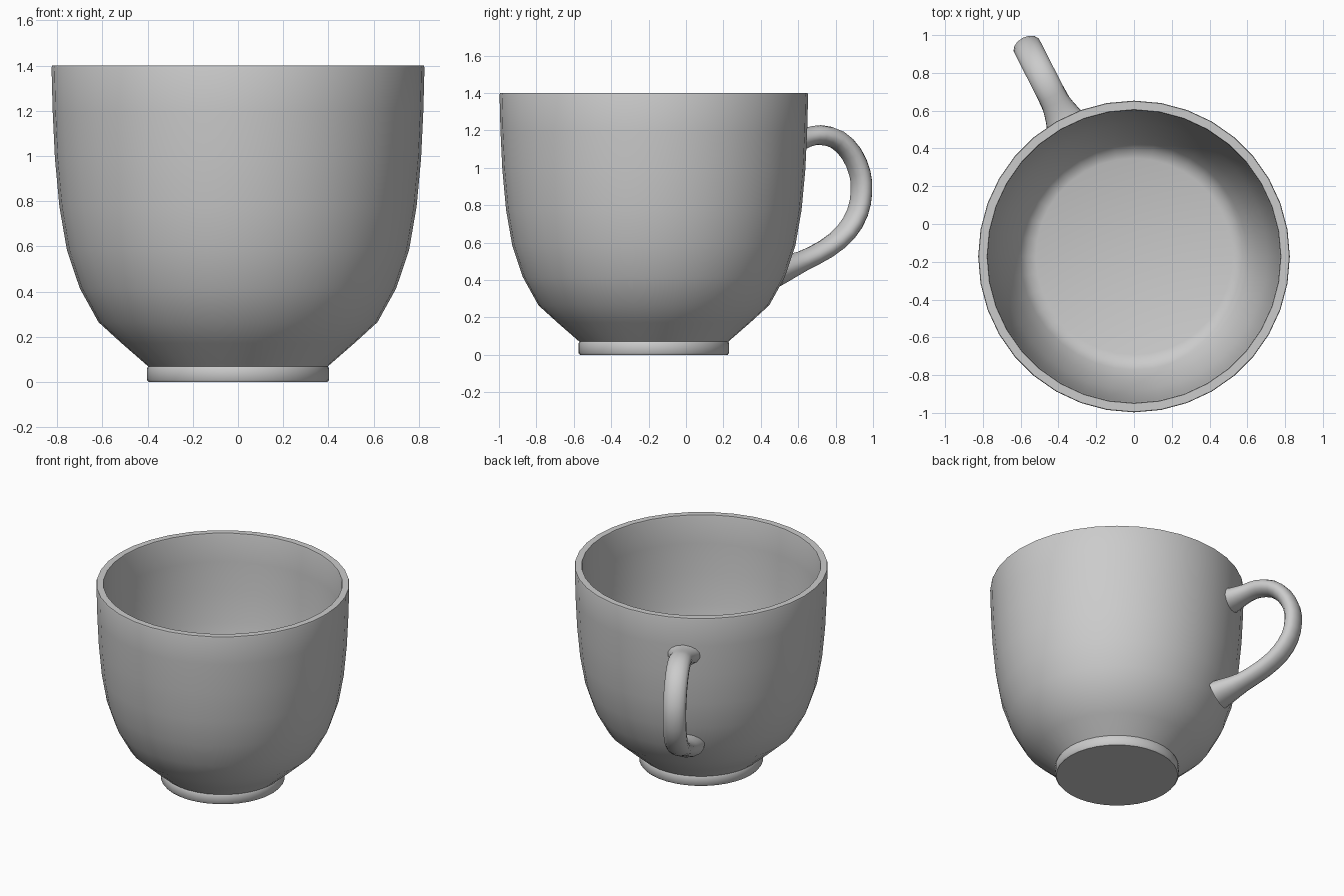
import bpy, bmesh, math
from mathutils import Vector

if "Cube" in bpy.data.objects:
    bpy.data.objects.remove(bpy.data.objects["Cube"])

CY = -0.172          # centre of the bowl in y
ANG = math.radians(117)   # direction of the handle seen from above


def finish(name, bm, angle):
    bmesh.ops.recalc_face_normals(bm, faces=bm.faces)
    me = bpy.data.meshes.new(name)
    bm.to_mesh(me)
    bm.free()
    ob = bpy.data.objects.new(name, me)
    bpy.context.collection.objects.link(ob)
    ob.location = (0, CY, 0)
    bpy.ops.object.select_all(action='DESELECT')
    ob.select_set(True)
    bpy.context.view_layer.objects.active = ob
    bpy.ops.object.shade_smooth_by_angle(angle=math.radians(angle))
    return ob


def loft(bm, rings):
    # skin neighbouring rings and cap both ends
    loops = [[bm.verts.new(p) for p in r] for r in rings]
    n = len(loops[0])
    for a, b in zip(loops, loops[1:]):
        for i in range(n):
            j = (i + 1) % n
            bm.faces.new((a[i], a[j], b[j], b[i]))
    bm.faces.new(loops[0])
    bm.faces.new(loops[-1])


def catmull(pts, steps):
    p = [pts[0]] + pts + [pts[-1]]
    out = []
    for a, b, c, d in zip(p, p[1:], p[2:], p[3:]):
        for k in range(steps):
            t = k / steps
            out.append(0.5 * (2 * b + (c - a) * t + (2 * a - 5 * b + 4 * c - d) * t ** 2
                              + (3 * b - a - 3 * c + d) * t ** 3))
    return out + [pts[-1]]


# Bowl with foot: outside from the base up, over the rim, inside down to the floor
profile = [(0.395, 0), (0.403, 0.01), (0.403, 0.06), (0.398, 0.07), (0.415, 0.085),
           (0.515, 0.172), (0.617, 0.265), (0.7, 0.415), (0.757, 0.585), (0.79, 0.775),
           (0.81, 0.99), (0.82, 1.2), (0.825, 1.39), (0.822, 1.4), (0.778, 1.4),
           (0.775, 1.39), (0.77, 1.2), (0.76, 0.99), (0.74, 0.775), (0.708, 0.59),
           (0.655, 0.435), (0.6, 0.325), (0.565, 0.285), (0.52, 0.27)]
N = 36
bm = bmesh.new()
loft(bm, [[(r * math.cos(2 * math.pi * i / N), r * math.sin(2 * math.pi * i / N), z)
           for i in range(N)] for r, z in profile])
finish("cup_bowl", bm, 40)

# Handle: oval section swept along a path of (y as seen from the right, z, flare)
path = [(0.53, 1.13, 1.5), (0.575, 1.14, 1.25), (0.65, 1.163, 1.0), (0.72, 1.175, 1),
        (0.81, 1.15, 1), (0.885, 1.075, 1), (0.93, 0.97, 1), (0.938, 0.87, 1),
        (0.917, 0.76, 1), (0.855, 0.655, 1), (0.75, 0.567, 1), (0.62, 0.5, 1.05),
        (0.53, 0.465, 1.35), (0.46, 0.44, 1.6)]
pts = catmull([Vector(((y - CY) / math.sin(ANG), z, f)) for y, z, f in path], 2)
out = Vector((math.cos(ANG), math.sin(ANG), 0))
side = Vector((-out.y, out.x, 0))
up = Vector((0, 0, 1))
rings = []
for i, p in enumerate(pts):
    d = pts[min(i + 1, len(pts) - 1)] - pts[max(i - 1, 0)]
    tan = (out * d.x + up * d.y).normalized()
    nor = side.cross(tan)
    c = out * p.x + up * p.y
    rings.append([c + (nor * 0.053 * math.cos(a) + side * 0.077 * math.sin(a)) * p.z
                  for a in (2 * math.pi * k / 14 for k in range(14))])
bm = bmesh.new()
loft(bm, rings)
finish("cup_handle", bm, 60)
